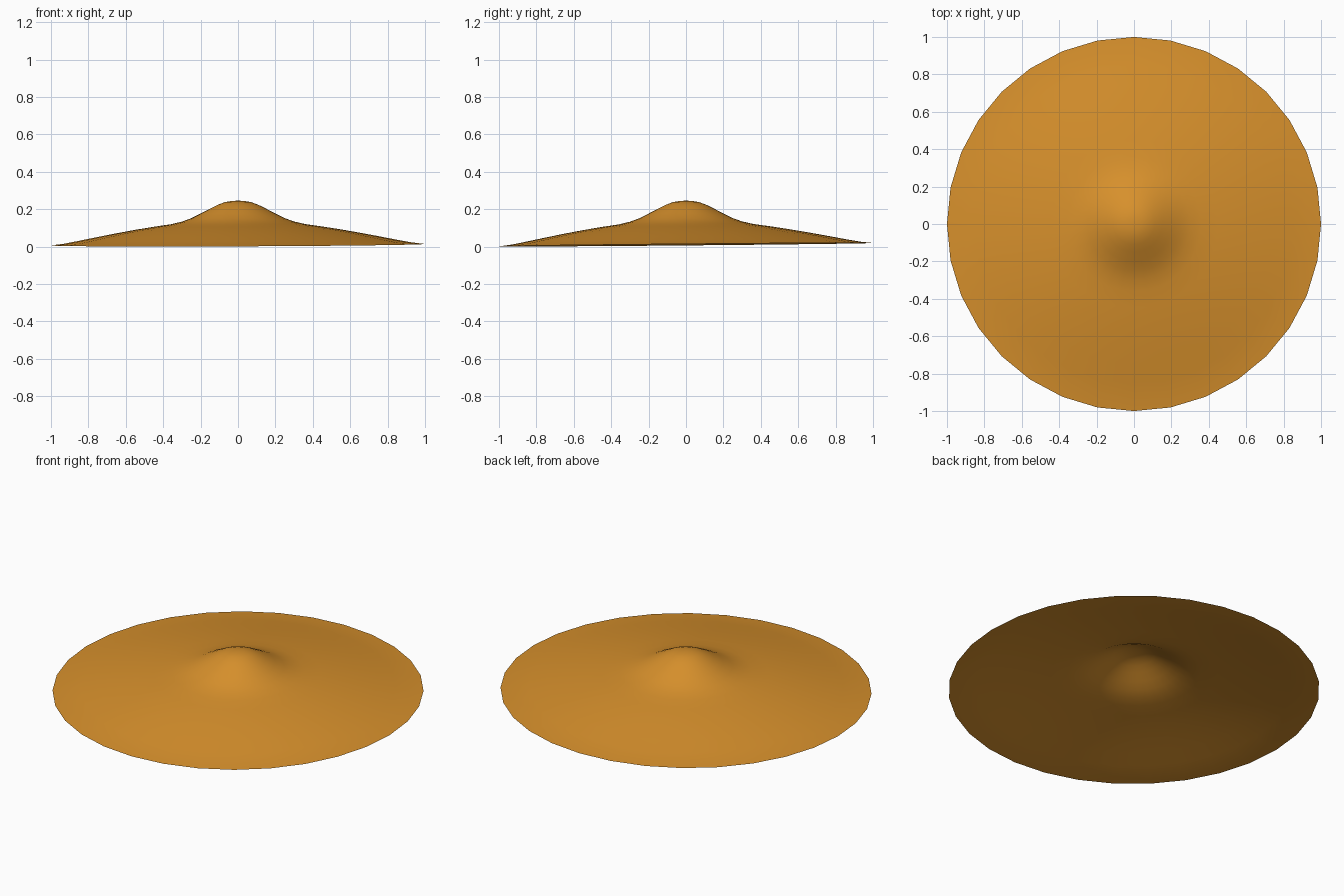
import bpy, bmesh, math

if "Cube" in bpy.data.objects:
    bpy.data.objects.remove(bpy.data.objects["Cube"])

SIDES = 32
# Half profile from crown to rim: radius, height
PROFILE = [(0.035, 0.244), (0.07, 0.238), (0.11, 0.223), (0.15, 0.203), (0.2, 0.177),
           (0.25, 0.152), (0.3, 0.134), (0.36, 0.12), (0.45, 0.107), (0.55, 0.091),
           (0.65, 0.073), (0.75, 0.054), (0.85, 0.034), (0.93, 0.019), (1.0, 0.0105)]

bm = bmesh.new()
rings = []
for r, z in PROFILE:
    ring = []
    for i in range(SIDES):
        a = 2 * math.pi * i / SIDES
        x, y = r * math.cos(a), r * math.sin(a)
        # The brim leans very slightly toward the front left
        ring.append(bm.verts.new((x, y, z + r * (0.004 * x + 0.009 * y))))
    rings.append(ring)
crown = bm.verts.new((0, 0, 0.246))

# Crown fan and brim quads, a single open shell
for i in range(SIDES):
    j = (i + 1) % SIDES
    bm.faces.new((crown, rings[0][i], rings[0][j]))
    for inner, outer in zip(rings, rings[1:]):
        bm.faces.new((inner[i], outer[i], outer[j], inner[j]))
for f in bm.faces:
    f.smooth = True

mesh = bpy.data.meshes.new("straw_hat")
bm.to_mesh(mesh)
bm.free()
hat = bpy.data.objects.new("straw_hat", mesh)
bpy.context.collection.objects.link(hat)

# Straw colour
straw = bpy.data.materials.new("straw")
straw.diffuse_color = (0.68, 0.28, 0.025, 1)
straw.use_nodes = True
straw.node_tree.nodes["Principled BSDF"].inputs["Base Color"].default_value = straw.diffuse_color
mesh.materials.append(straw)
